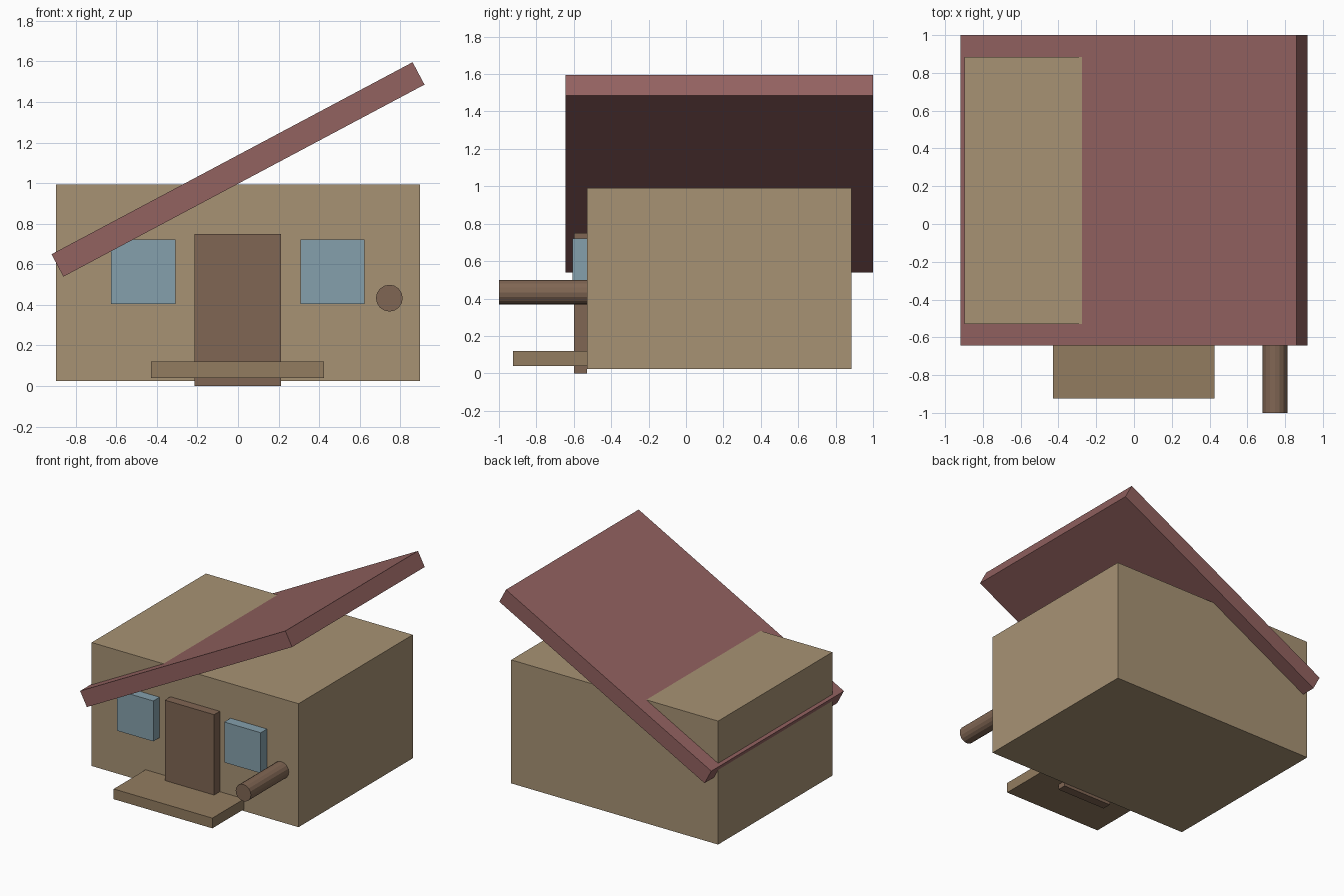
import bpy
from math import radians

if "Cube" in bpy.data.objects:
    bpy.data.objects.remove(bpy.data.objects["Cube"])


def material(name, rgb):
    m = bpy.data.materials.new(name)
    m.diffuse_color = (*rgb, 1)
    m.use_nodes = True
    m.node_tree.nodes["Principled BSDF"].inputs["Base Color"].default_value = m.diffuse_color
    return m


def box(name, x, y, z, mat):
    """Box from (min, max) ranges on each axis."""
    bpy.ops.mesh.primitive_cube_add(size=1, location=[sum(r) / 2 for r in (x, y, z)])
    o = bpy.context.object
    o.name = name
    o.scale = [r[1] - r[0] for r in (x, y, z)]
    bpy.ops.object.transform_apply(location=False, rotation=False, scale=True)
    o.data.materials.append(mat)
    return o


wall_mat = material("wall", (0.39, 0.29, 0.175))
roof_mat = material("roof", (0.29, 0.122, 0.117))
door_mat = material("door", (0.216, 0.133, 0.087))
glass_mat = material("glass", (0.235, 0.352, 0.413))
step_mat = material("step", (0.29, 0.202, 0.117))

FRONT = -0.53  # plane of the front wall

# House body
box("house_body", (-0.898, 0.896), (FRONT, 0.885), (0.024, 0.992), wall_mat)

# Slanted roof slab cutting through the body
roof = box("roof", (-1.008, 1.008), (-0.643, 1.0), (1.005, 1.13), roof_mat)
roof.rotation_euler.y = radians(-28)

# Door and doorstep
box("door", (-0.215, 0.213), (-0.6, FRONT), (0, 0.75), door_mat)
box("doorstep", (-0.43, 0.425), (-0.925, FRONT), (0.04, 0.12), step_mat)

# Pair of windows
for side, cx in (("left", -0.467), ("right", 0.465)):
    box(side + "_window", (cx - 0.158, cx + 0.158), (-0.608, FRONT), (0.404, 0.721), glass_mat)

# Log sticking out of the front wall
bpy.ops.mesh.primitive_cylinder_add(vertices=16, radius=0.066, depth=1.0 + FRONT,
                                    location=(0.746, (FRONT - 1) / 2, 0.433),
                                    rotation=(radians(90), 0, 0))
log = bpy.context.object
log.name = "log"
log.data.materials.append(door_mat)
